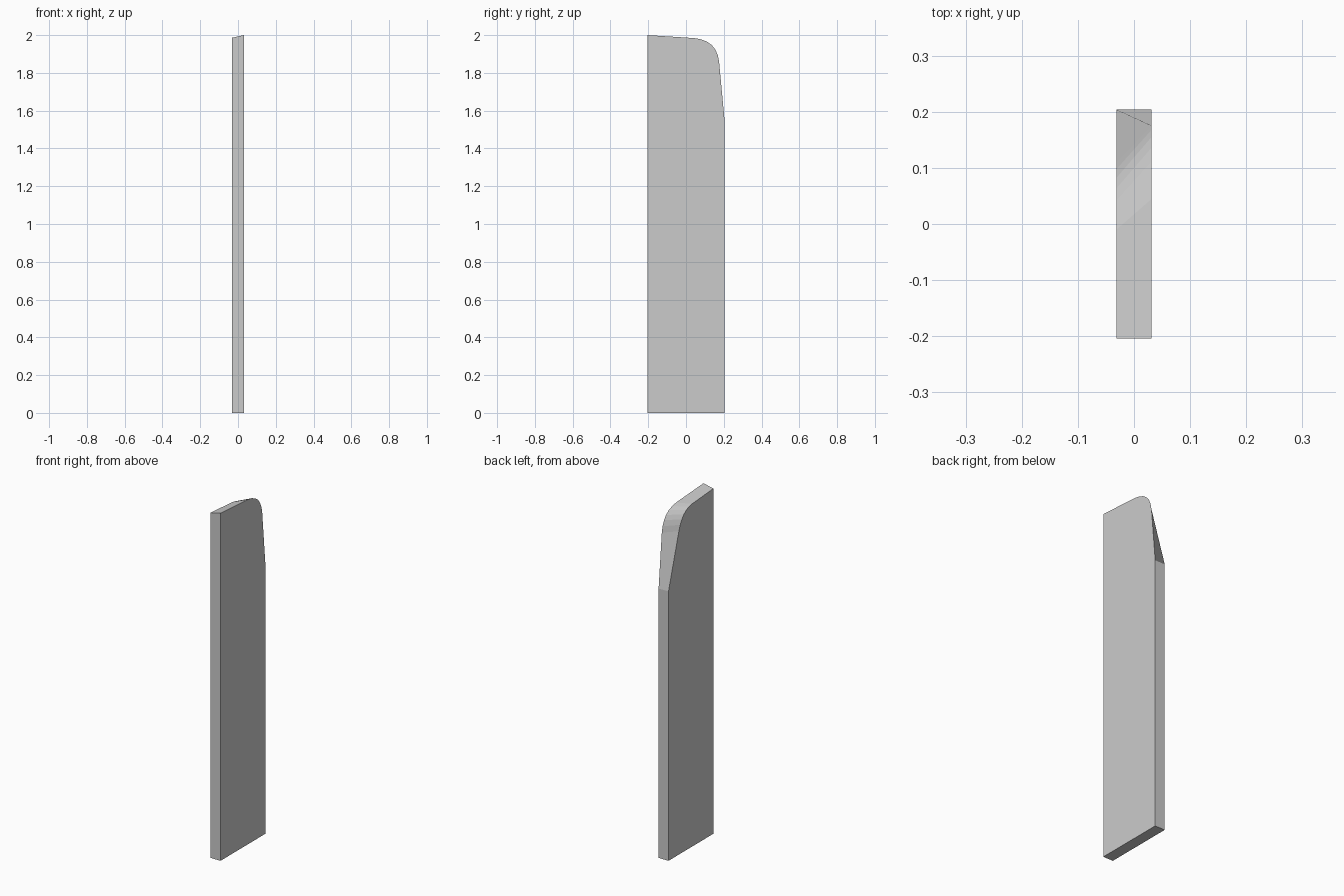
import bpy, bmesh
from mathutils import Vector

if "Cube" in bpy.data.objects:
    bpy.data.objects.remove(bpy.data.objects["Cube"])

HALF_X, HALF_Y = 0.0315, 0.204
STEPS = 6  # segments in the rounded top corner


def side_profile(x, start, ctrl, end, front_top):
    """Outline in the YZ plane with one rounded, chamfered upper corner."""
    a, c, e = Vector(start), Vector(ctrl), Vector(end)
    pts = [(-HALF_Y, 0), (HALF_Y, 0), (HALF_Y, 1.55)]
    for i in range(STEPS + 1):
        t = i / STEPS
        p = a * (1 - t) ** 2 + c * 2 * t * (1 - t) + e * t * t
        pts.append((p.x, p.y))
    pts.append((-HALF_Y, front_top))
    return [(x, y, z) for y, z in pts]


# The corner is cut deeper on the left side than on the right
left = side_profile(-HALF_X, (0.11, 1.86), (0.077, 1.965), (-0.01, 1.972), 1.986)
right = side_profile(HALF_X, (0.175, 1.86), (0.163, 1.972), (0.045, 1.984), 2.0)

# Loft the two outlines into a solid board
bm = bmesh.new()
lv = [bm.verts.new(p) for p in left]
rv = [bm.verts.new(p) for p in right]
bm.faces.new(lv[::-1])
bm.faces.new(rv)
n = len(lv)
for i in range(n):
    j = (i + 1) % n
    bm.faces.new((lv[i], lv[j], rv[j], rv[i]))
bmesh.ops.recalc_face_normals(bm, faces=bm.faces)

mesh = bpy.data.meshes.new("fence_board")
bm.to_mesh(mesh)
bm.free()
board = bpy.data.objects.new("fence_board", mesh)
bpy.context.collection.objects.link(board)
